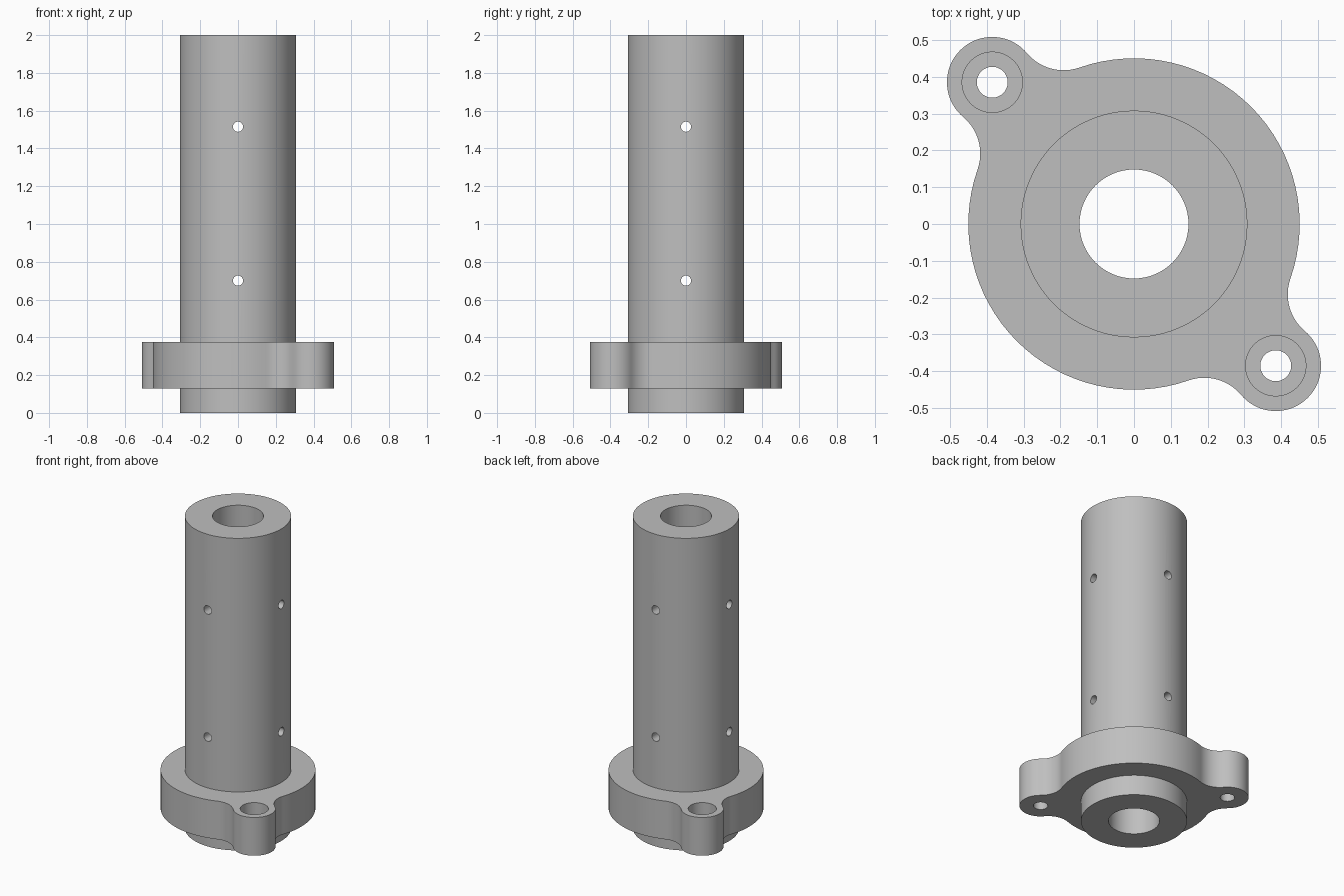
import bpy
import bmesh
from math import atan2, cos, pi, sin, sqrt, radians
from mathutils import Matrix, Vector

SHAFT_R, BORE_R, HEIGHT = 0.308, 0.148, 2.0
FLANGE_R, FLANGE_Z0, FLANGE_Z1 = 0.45, 0.13, 0.375
EAR_R, FILLET_R = 0.123, 0.13
EAR_CENTRE = Vector((-0.385, 0.385))

if "Cube" in bpy.data.objects:
    bpy.data.objects.remove(bpy.data.objects["Cube"])

steel = bpy.data.materials.new("grey_metal")
steel.use_nodes = True
GREY = (0.52, 0.52, 0.52, 1)
steel.diffuse_color = GREY
steel.node_tree.nodes["Principled BSDF"].inputs["Base Color"].default_value = GREY


def make_object(name, bm):
    mesh = bpy.data.meshes.new(name)
    bmesh.ops.recalc_face_normals(bm, faces=bm.faces)
    bm.to_mesh(mesh)
    bm.free()
    mesh.materials.append(steel)
    obj = bpy.data.objects.new(name, mesh)
    bpy.context.collection.objects.link(obj)
    return obj


def cylinder(name, radius, z0, z1, x=0, y=0, sides=96):
    bm = bmesh.new()
    bmesh.ops.create_cone(bm, cap_ends=True, segments=sides, radius1=radius,
                          radius2=radius, depth=z1 - z0,
                          matrix=Matrix.Translation((x, y, (z0 + z1) / 2)))
    return make_object(name, bm)


def cross_pin(name, radius, z, axis):
    bm = bmesh.new()
    place = Matrix.Translation((0, 0, z)) @ Matrix.Rotation(pi / 2, 4, axis)
    bmesh.ops.create_cone(bm, cap_ends=True, segments=24, radius1=radius,
                          radius2=radius, depth=1, matrix=place)
    return make_object(name, bm)


def cut(target, cutter):
    cutter.hide_render = True
    mod = target.modifiers.new("cut", 'BOOLEAN')
    mod.operation, mod.solver, mod.object = 'DIFFERENCE', 'EXACT', cutter
    bpy.context.view_layer.objects.active = target
    bpy.ops.object.modifier_apply(modifier=mod.name)
    bpy.data.objects.remove(cutter)


def smooth(obj):
    bpy.ops.object.select_all(action='DESELECT')
    obj.select_set(True)
    bpy.context.view_layer.objects.active = obj
    bpy.ops.object.shade_smooth_by_angle(angle=radians(30))


def arc(centre, radius, start, end, steps):
    return [centre + radius * Vector((cos(a), sin(a)))
            for a in (start + (end - start) * i / steps for i in range(steps + 1))]


def flange_outline():
    # Half outline along +x: ear end, concave fillet, then the round rim
    d = EAR_CENTRE.length
    a, b = FLANGE_R + FILLET_R, EAR_R + FILLET_R
    fx = (a * a + d * d - b * b) / (2 * d)
    fy = sqrt(a * a - fx * fx)
    ear, fillet = Vector((d, 0)), Vector((fx, fy))
    to_ear = atan2(fy, fx - d)
    to_rim = atan2(fy, fx)
    quarter = arc(ear, EAR_R, 0, to_ear, 20)
    quarter += arc(fillet, FILLET_R, to_ear - pi, to_rim - pi, 14)[1:]
    quarter += arc(Vector((0, 0)), FLANGE_R, to_rim, pi / 2, 16)[1:]
    # Mirror to the half, then repeat by a half turn
    half = quarter + [Vector((-p.x, p.y)) for p in reversed(quarter[:-1])]
    full = half[:-1] + [-p for p in half[:-1]]
    turn = Matrix.Rotation(atan2(EAR_CENTRE.y, EAR_CENTRE.x), 2)
    return [turn @ p for p in full]


# Hollow shaft with two rows of cross holes
shaft = cylinder("shaft", SHAFT_R, 0, HEIGHT)
cut(shaft, cylinder("bore_cutter", BORE_R, -0.1, HEIGHT + 0.1, sides=64))
for z in (0.70, 1.515):
    for axis in 'XY':
        cut(shaft, cross_pin("pin_cutter", 0.027, z, axis))
smooth(shaft)

# Two-eared mounting flange
bm = bmesh.new()
base = bm.faces.new([bm.verts.new((p.x, p.y, FLANGE_Z0)) for p in flange_outline()])
raised = bmesh.ops.extrude_face_region(bm, geom=[base], use_keep_orig=True)
top = [g for g in raised["geom"] if isinstance(g, bmesh.types.BMVert)]
bmesh.ops.translate(bm, verts=top, vec=(0, 0, FLANGE_Z1 - FLANGE_Z0))
flange = make_object("mounting_flange", bm)
cut(flange, cylinder("seat_cutter", SHAFT_R - 0.004, 0, 0.6))

# Counterbored bolt holes in the ears
for side in (1, -1):
    x, y = EAR_CENTRE * side
    cut(flange, cylinder("bolt_cutter", 0.042, 0, 0.6, x, y, 40))
    cut(flange, cylinder("counterbore_cutter", 0.082, 0.25, 0.6, x, y, 48))
smooth(flange)
